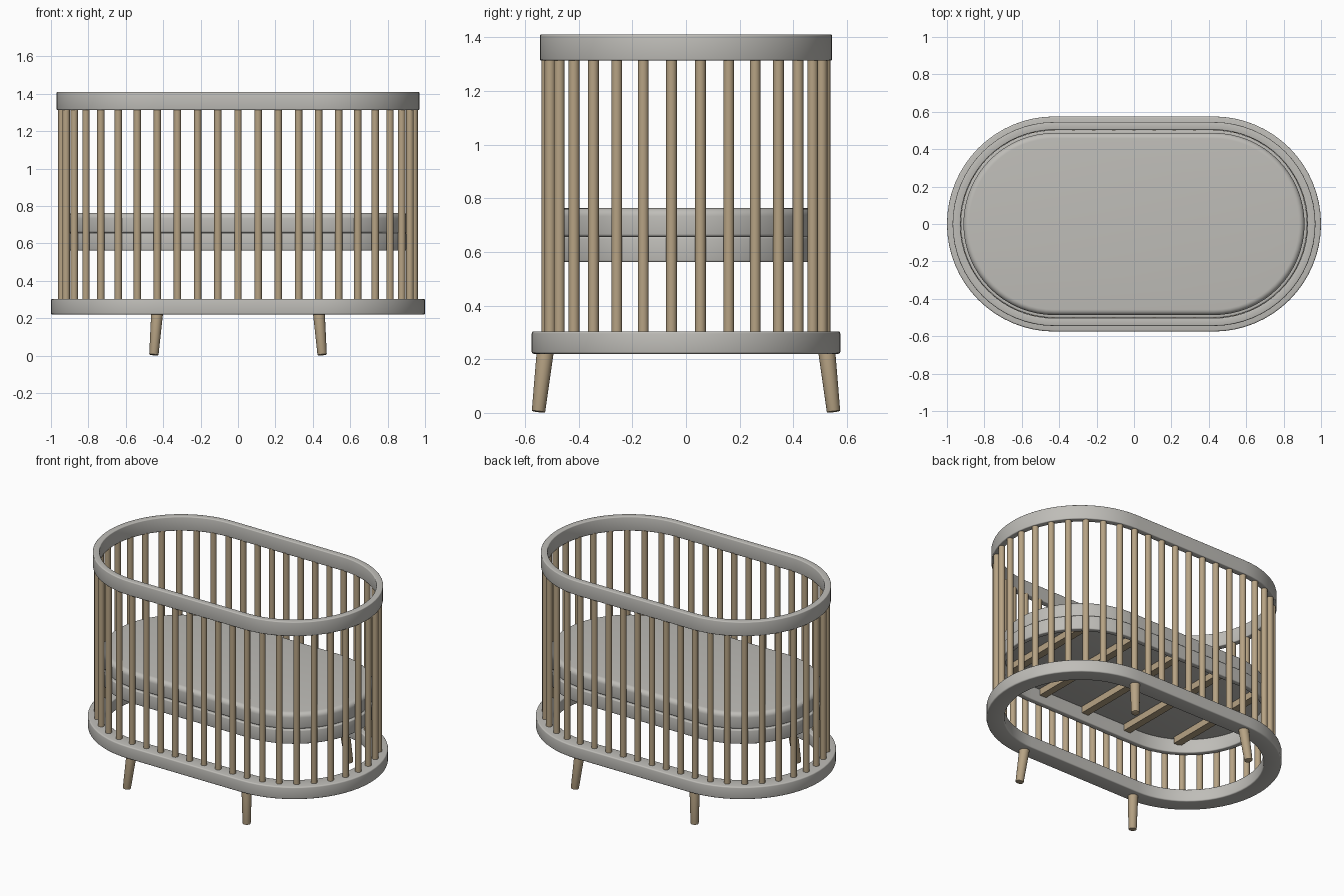
import bpy, bmesh, math
from mathutils import Vector

HALF = 0.425      # half length of the straight sides
ARC = 32          # segments on each rounded end

cube = bpy.data.objects.get("Cube")
if cube:
    bpy.data.objects.remove(cube, do_unlink=True)


def material(name, rgb):
    m = bpy.data.materials.new(name)
    m.use_nodes = True
    m.diffuse_color = (*rgb, 1)
    bsdf = m.node_tree.nodes["Principled BSDF"]
    bsdf.inputs["Base Color"].default_value = (*rgb, 1)
    bsdf.inputs["Roughness"].default_value = 0.6
    return m


grey = material("warm grey paint", (0.52, 0.51, 0.48))
wood = material("light wood", (0.47, 0.365, 0.23))


def finish(name, bm, mat):
    bmesh.ops.recalc_face_normals(bm, faces=bm.faces)
    mesh = bpy.data.meshes.new(name)
    bm.to_mesh(mesh)
    bm.free()
    obj = bpy.data.objects.new(name, mesh)
    mesh.materials.append(mat)
    bpy.context.collection.objects.link(obj)
    bpy.ops.object.select_all(action='DESELECT')
    obj.select_set(True)
    bpy.context.view_layer.objects.active = obj
    bpy.ops.object.shade_smooth_by_angle(angle=math.radians(35))
    return obj


def rounded_corner(r, z, radius, start, steps):
    """Quarter turn of (offset, height) points around a corner centre."""
    return [(r + radius * math.cos(math.radians(start + 90 * i / steps)),
             z + radius * math.sin(math.radians(start + 90 * i / steps)))
            for i in range(steps + 1)]


def oval_sweep(name, profile, mat, ring):
    """Sweep an (offset, height) profile round the oval plan; cap it if not a ring."""
    bm = bmesh.new()
    loops = []
    for r, z in profile:
        loop = []
        for side in (0, 1):
            for i in range(ARC + 1):
                a = math.pi * (i / ARC - 0.5 + side)
                cx = -HALF if side else HALF
                loop.append(bm.verts.new((cx + r * math.cos(a), r * math.sin(a), z)))
        loops.append(loop)
    pairs = list(zip(loops, loops[1:]))
    if ring:
        pairs.append((loops[-1], loops[0]))
    else:
        bm.faces.new(loops[0])
        bm.faces.new(loops[-1])
    for low, high in pairs:
        for i in range(len(low)):
            j = (i + 1) % len(low)
            bm.faces.new((low[i], low[j], high[j], high[i]))
    return finish(name, bm, mat)


def oval_ring(name, inner, outer, z0, z1, b, mat, steps=3):
    profile = []
    for r, z, start in ((outer - b, z0 + b, 270), (outer - b, z1 - b, 0),
                        (inner + b, z1 - b, 90), (inner + b, z0 + b, 180)):
        profile += rounded_corner(r, z, b, start, steps)
    return oval_sweep(name, profile, mat, True)


def add_rod(bm, bottom, top, r0, r1, sides):
    axis = top - bottom
    rot = axis.to_track_quat('Z', 'Y').to_matrix().to_4x4()
    rot.translation = (bottom + top) / 2
    bmesh.ops.create_cone(bm, cap_ends=True, segments=sides, radius1=r0,
                          radius2=r1, depth=axis.length, matrix=rot)


# Rings and mattress support
oval_ring("base_ring", 0.465, 0.575, 0.22, 0.304, 0.008, grey)
oval_ring("top_rail", 0.503, 0.545, 1.313, 1.41, 0.006, grey)
oval_ring("mattress_frame", 0.465, 0.502, 0.562, 0.657, 0.007, grey)

# Mattress with a soft top edge
oval_sweep("mattress",
           rounded_corner(0.477, 0.667, 0.01, 270, 3)
           + rounded_corner(0.457, 0.733, 0.03, 0, 6), grey, False)

# Spindles evenly spaced round the oval
COUNT, OFFSET = 46, 0.519
bm = bmesh.new()
arc_len = math.pi * OFFSET
straight = 2 * HALF
step = 2 * (straight + arc_len) / COUNT
for k in range(COUNT):
    d = k * step + HALF            # measured from the start of the front straight
    flip = 1
    if d >= straight + arc_len:    # second half is the first turned half way round
        d -= straight + arc_len
        flip = -1
    if d >= straight + arc_len:
        d -= straight + arc_len
        flip = 1
    if d < straight:
        x, y = d - HALF, -OFFSET
    else:
        a = (d - straight) / OFFSET - math.pi / 2
        x, y = HALF + OFFSET * math.cos(a), OFFSET * math.sin(a)
    add_rod(bm, Vector((flip * x, flip * y, 0.295)),
            Vector((flip * x, flip * y, 1.32)), 0.02, 0.02, 16)
finish("spindles", bm, wood)

# Cross slats under the mattress
bm = bmesh.new()
for k in range(-2, 3):
    x = k * 0.335
    over = max(0, abs(x) + 0.025 - HALF)
    half_y = math.sqrt(0.475 ** 2 - over ** 2)
    cube_verts = bmesh.ops.create_cube(bm, size=1)["verts"]
    for v in cube_verts:
        v.co = Vector((x + v.co.x * 0.05, v.co.y * 2 * half_y, 0.635 + v.co.z * 0.044))
finish("mattress_slats", bm, wood)

# Splayed tapered legs
for sx, side in ((1, "left"), (-1, "right")):
    for sy, end in ((1, "back"), (-1, "front")):
        bm = bmesh.new()
        add_rod(bm, Vector((sx * 0.45, sy * 0.55, 0.004)),
                Vector((sx * 0.432, sy * 0.524, 0.235)), 0.025, 0.032, 24)
        caps = [e for e in bm.edges if all(v.co.z < 0.03 for v in e.verts)]
        bmesh.ops.bevel(bm, geom=caps, offset=0.004, segments=2,
                        affect='EDGES', profile=0.5)
        finish(f"{end}_{side}_leg", bm, wood)
